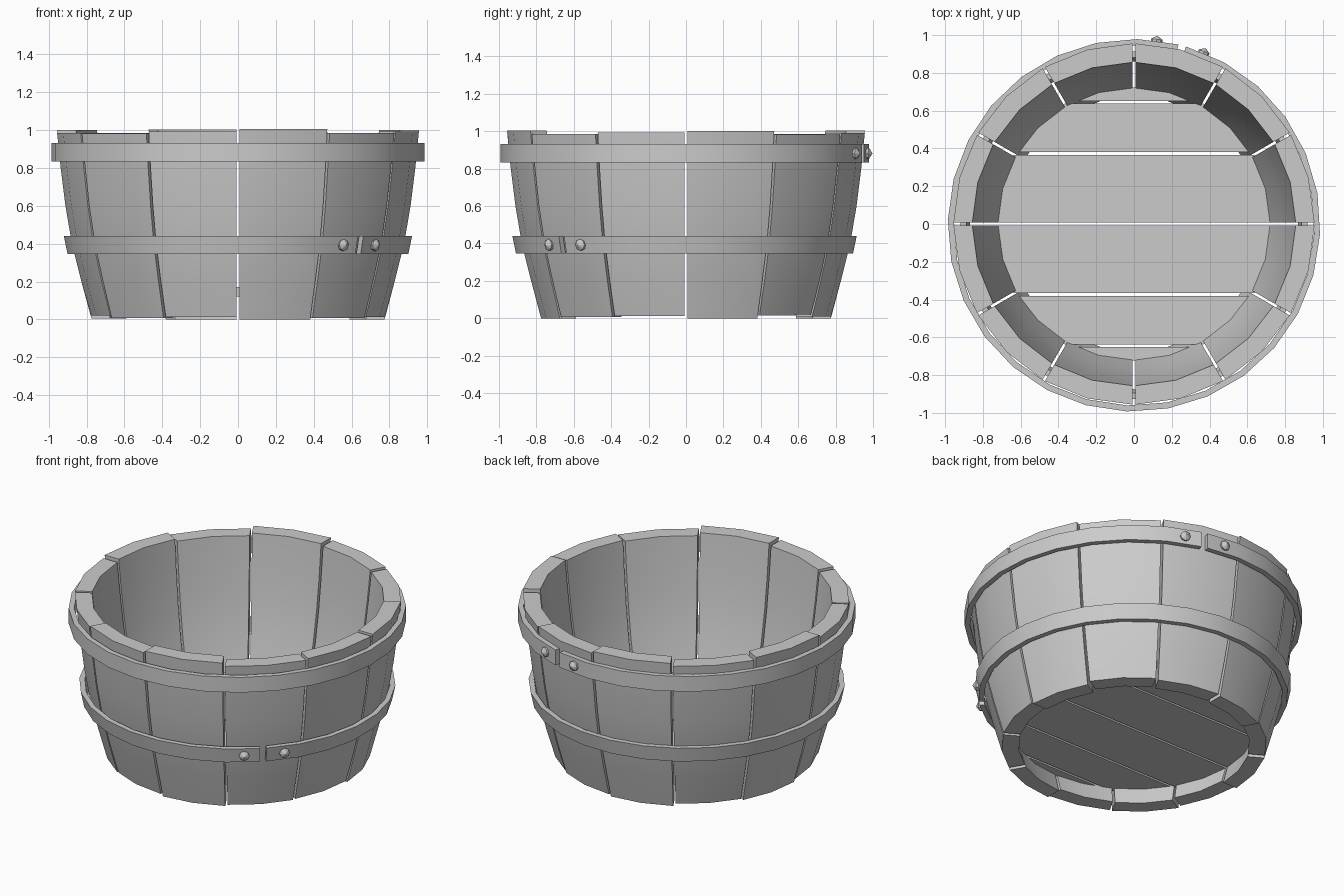
import bpy, bmesh
from math import radians, sin, cos, sqrt, pi
from mathutils import Matrix, Vector

if "Cube" in bpy.data.objects:
    bpy.data.objects.remove(bpy.data.objects["Cube"])


def finish(bm, name, smooth=True):
    bmesh.ops.recalc_face_normals(bm, faces=bm.faces)
    me = bpy.data.meshes.new(name)
    bm.to_mesh(me)
    bm.free()
    if smooth:
        me.shade_smooth()
        me.set_sharp_from_angle(angle=radians(30))
    ob = bpy.data.objects.new(name, me)
    bpy.context.collection.objects.link(ob)
    return ob


def sweep(name, sections):
    """Join a list of equal-length closed cross-sections and cap both ends."""
    bm = bmesh.new()
    rings = [[bm.verts.new(p) for p in s] for s in sections]
    n = len(rings[0])
    for a, b in zip(rings, rings[1:]):
        for i in range(n):
            j = (i + 1) % n
            bm.faces.new((a[i], a[j], b[j], b[i]))
    bm.faces.new(rings[0])
    bm.faces.new(rings[-1][::-1])
    return finish(bm, name)


# Staves: curved outer profile (radius, height), slightly uneven ends
PROFILE = [(0.775, 0.0), (0.828, 0.2), (0.878, 0.4), (0.912, 0.6), (0.937, 0.8), (0.956, 1.0)]
THICK = 0.1
HALF_GAP = 0.007
TOPS = [1.0, 0.983, 0.99, 1.003, 0.985, 1.0, 0.985, 0.983, 0.992, 1.005, 0.985, 0.993]
BOTTOMS = [0.0, 0.02, 0.01, 0.0, 0.015, 0.005, 0.02, 0.008, 0.012, 0.0, 0.008, 0.012]

for k in range(12):
    prof = [list(p) for p in PROFILE]
    prof[0][1] = BOTTOMS[k]
    prof[-1][1] = TOPS[k]
    loop = [(r, z) for r, z in prof] + [(r - THICK, z) for r, z in reversed(prof)]
    sections = []
    for s in (0, 0.5, 1):
        sec = []
        for r, z in loop:
            a = radians(30 * (k + s)) + (1 - 2 * s) * HALF_GAP / r
            sec.append((r * cos(a), r * sin(a), z))
        sections.append(sec)
    sweep(f"stave_{k + 1}", sections)

# Floor planks: strips trimmed to a circle
FLOOR_R, Z0, Z1 = 0.735, 0.12, 0.17
cuts = [-0.73, -0.645, -0.373, 0, 0.373, 0.645, 0.73]
for k, (lo, hi) in enumerate(zip(cuts, cuts[1:])):
    lo, hi = lo + 0.007, hi - 0.007
    ys = [lo + (hi - lo) * i / 4 for i in range(5)]
    right = [(sqrt(FLOOR_R ** 2 - y * y), y) for y in ys]
    outline = right + [(-x, y) for x, y in reversed(right)]
    sweep(f"floor_plank_{k + 1}", [[(x, y, z) for x, y in outline] for z in (Z0, Z1)])


# Hoops: open bands with a narrow seam and a pointed bolt on each side
def hoop(name, z0, z1, r0, r1, seam, bolts, segs=28, thick=0.032, oy=-0.007):
    gap = 0.02 / r1
    sections = []
    for i in range(segs + 1):
        a = radians(seam) + gap + (2 * pi - 2 * gap) * i / segs
        sections.append([(r * cos(a), r * sin(a) + oy, z) for r, z in
                         ((r0, z0), (r1, z1), (r1 - thick, z1), (r0 - thick, z0))])
    sweep(name, sections)
    for n, ang in enumerate(bolts):
        d = Vector((cos(radians(ang)), sin(radians(ang)), 0))
        base = d * ((r0 + r1) / 2 - 0.012) + Vector((0, oy, (z0 + z1) / 2))
        mat = Matrix.Translation(base) @ d.to_track_quat('Z', 'Y').to_matrix().to_4x4()
        bm = bmesh.new()
        rings = [[bm.verts.new(mat @ Vector((r * cos(i * pi / 4), r * sin(i * pi / 4), h)))
                  for i in range(8)] for r, h in ((0.03, 0), (0.031, 0.018))]
        tip = bm.verts.new(mat @ Vector((0, 0, 0.038)))
        for i in range(8):
            j = (i + 1) % 8
            bm.faces.new((rings[0][i], rings[0][j], rings[1][j], rings[1][i]))
            bm.faces.new((rings[1][i], rings[1][j], tip))
        bm.faces.new(rings[0][::-1])
        finish(bm, f"{name}_bolt_{n + 1}", smooth=False)


hoop("upper_hoop", 0.833, 0.931, 0.986, 0.986, 75, (83, 68))
hoop("lower_hoop", 0.345, 0.44, 0.905, 0.925, -45.5, (-52.5, -37.5))
